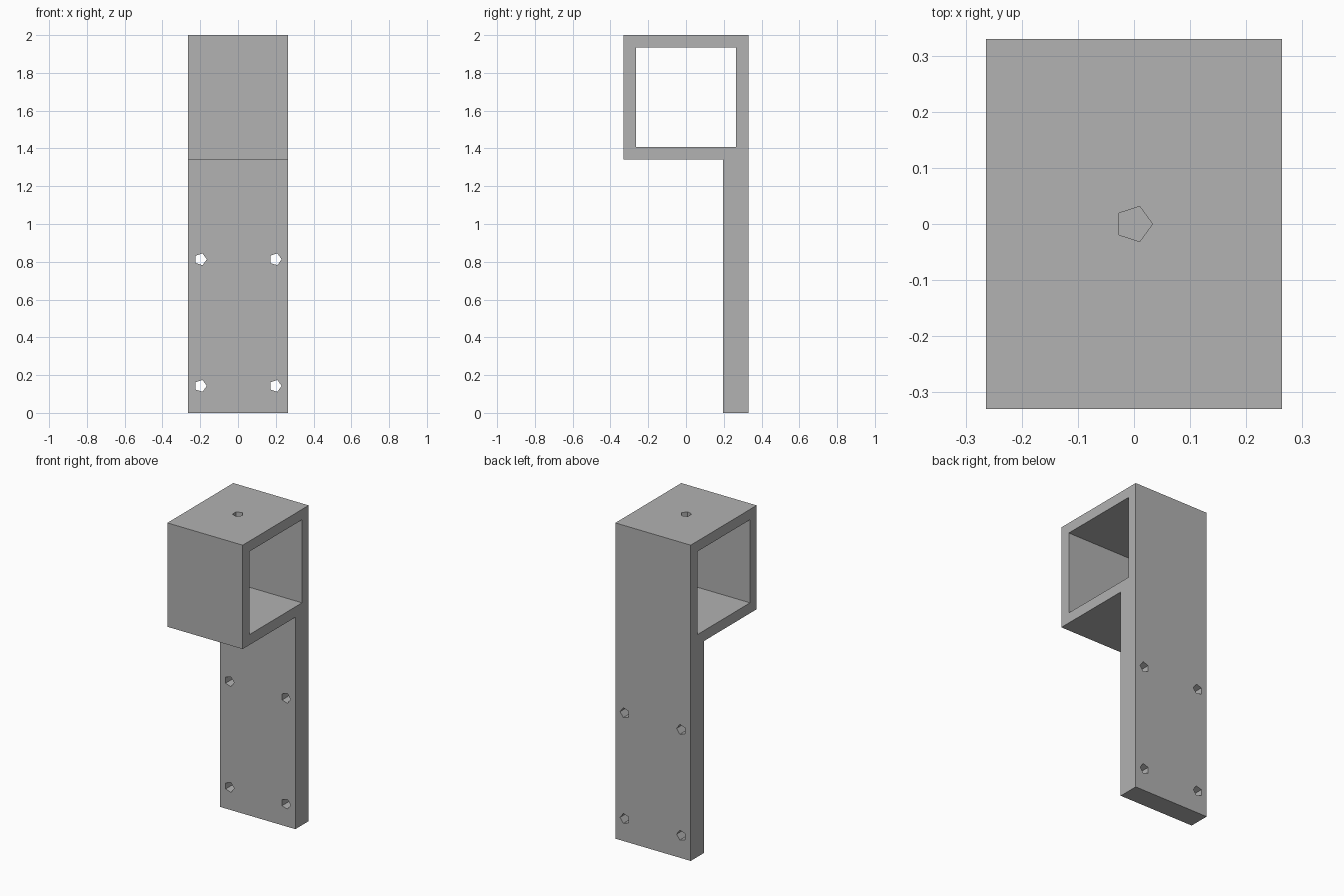
import bpy, bmesh
from math import cos, sin, tau
from mathutils import Vector

cube = bpy.data.objects.get("Cube")
if cube:
    bpy.data.objects.remove(cube, do_unlink=True)

GREY = (0.445, 0.445, 0.445, 1)
grey = bpy.data.materials.new("plain grey")
grey.use_nodes = True
grey.diffuse_color = GREY
grey.node_tree.nodes["Principled BSDF"].inputs["Base Color"].default_value = GREY


def prism(name, points, direction):
    """Extrude a planar outline along a direction."""
    bm = bmesh.new()
    face = bm.faces.new([bm.verts.new(p) for p in points])
    out = bmesh.ops.extrude_face_region(bm, geom=[face])
    moved = [g for g in out["geom"] if isinstance(g, bmesh.types.BMVert)]
    bmesh.ops.translate(bm, verts=moved, vec=Vector(direction))
    bmesh.ops.recalc_face_normals(bm, faces=bm.faces)
    mesh = bpy.data.meshes.new(name)
    bm.to_mesh(mesh)
    bm.free()
    mesh.materials.append(grey)
    obj = bpy.data.objects.new(name, mesh)
    bpy.context.collection.objects.link(obj)
    return obj


def cut(target, cutter):
    """Subtract a hidden cutter from the target."""
    cutter.hide_render = True
    cutter.hide_set(True)
    cutter.display_type = 'WIRE'
    mod = target.modifiers.new(cutter.name, 'BOOLEAN')
    mod.operation = 'DIFFERENCE'
    mod.solver = 'EXACT'
    mod.object = cutter
    bpy.context.view_layer.objects.active = target
    bpy.ops.object.modifier_apply(modifier=mod.name)
    bpy.data.objects.remove(cutter, do_unlink=True)


def pentagon(radius):
    return [(radius * cos(tau * i / 5), radius * sin(tau * i / 5)) for i in range(5)]


HALF_W = 0.264      # half width along x
DEPTH = 0.33        # half depth along y
WALL = 0.066        # wall of the square sleeve
SLEEVE_Z = 1.342    # underside of the sleeve
POST_Y = 0.197      # front of the mounting plate
HOLE_R = 0.033

# Side profile: sleeve on top of the mounting plate
outline = [(DEPTH, 0), (DEPTH, 2), (-DEPTH, 2), (-DEPTH, SLEEVE_Z),
           (POST_Y, SLEEVE_Z), (POST_Y, 0)]
bracket = prism("bracket", [(-HALF_W, y, z) for y, z in outline], (2 * HALF_W, 0, 0))

# Square opening through the sleeve
a, lo, hi = DEPTH - WALL, SLEEVE_Z + WALL, 2 - WALL
opening = [(-1, -a, lo), (-1, a, lo), (-1, a, hi), (-1, -a, hi)]
cut(bracket, prism("sleeve_opening", opening, (2, 0, 0)))

# Screw holes through the mounting plate
for cx in (-0.198, 0.198):
    for cz in (0.143, 0.813):
        ring = [(cx + u, 0.1, cz + v) for u, v in pentagon(HOLE_R)]
        cut(bracket, prism("screw_hole", ring, (0, 0.4, 0)))

# Set screw hole through the sleeve roof only
ring = [(u, v, 1.8) for u, v in pentagon(HOLE_R)]
cut(bracket, prism("roof_hole", ring, (0, 0, 0.4)))
